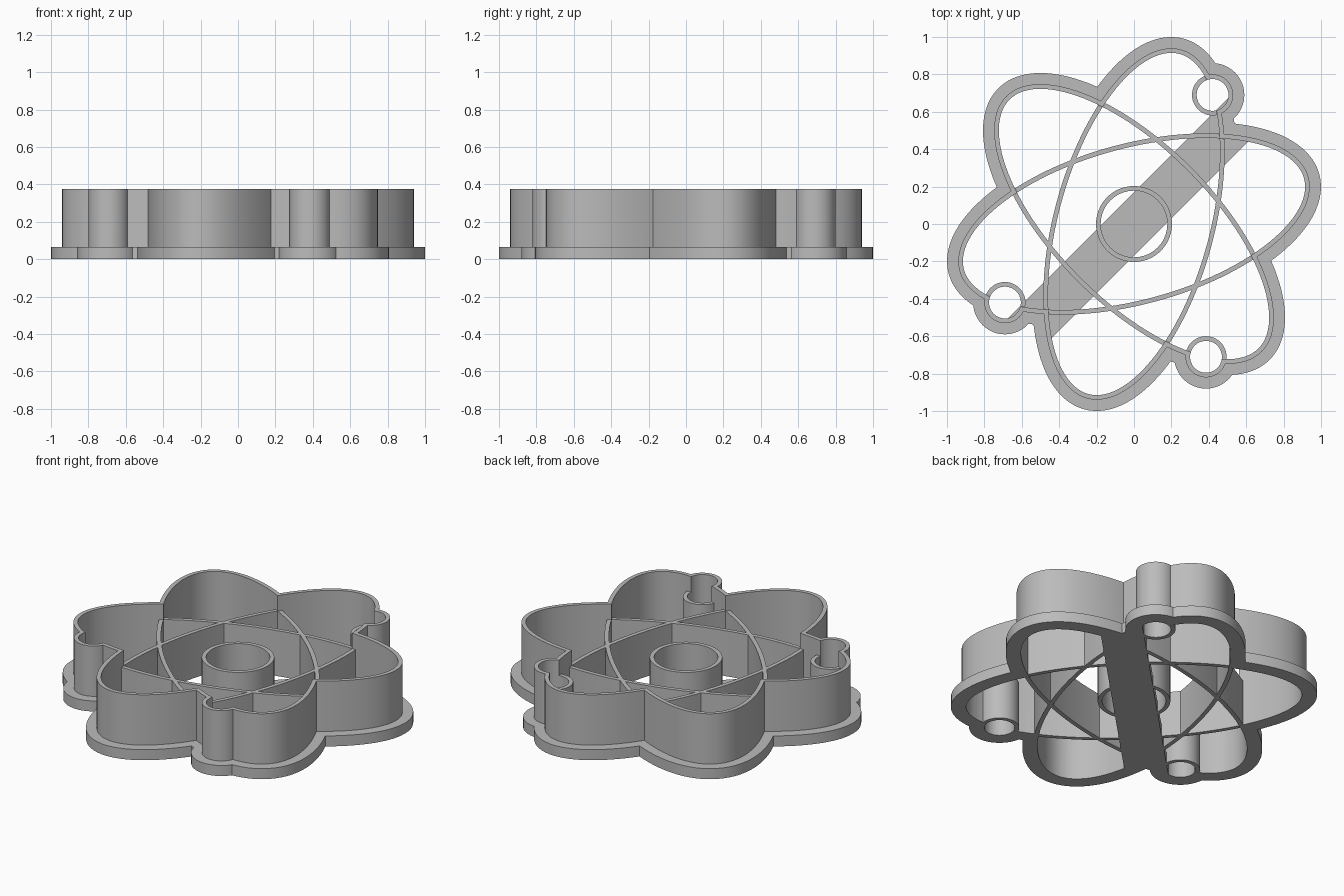
import bpy, bmesh
from math import cos, sin, radians, hypot, pi
from mathutils import Matrix

cube = bpy.data.objects.get("Cube")
if cube:
    bpy.data.objects.remove(cube, do_unlink=True)

# Main dimensions
LONG, SHORT = 0.966, 0.43          # orbit half axes at the outer wall face
ANGLES = (15, 75, 135)
ELECTRONS = ((0.42, 0.69), (-0.69, -0.42), (0.385, -0.71))
E_RADIUS = 0.11
THICK, LIP = 0.025, 0.06
BASE_H, RIB_H, WALL_H = 0.065, 0.28, 0.375

metal = bpy.data.materials.new("grey")
metal.use_nodes = True
GREY = (0.5, 0.5, 0.5, 1)
metal.diffuse_color = GREY
metal.node_tree.nodes["Principled BSDF"].inputs["Base Color"].default_value = GREY


def prism(points, z0, z1):
    """Extrude a closed outline between two heights."""
    bm = bmesh.new()
    face = bm.faces.new([bm.verts.new((x, y, z0)) for x, y in points])
    up = bmesh.ops.extrude_face_region(bm, geom=[face])["geom"]
    bmesh.ops.translate(bm, vec=(0, 0, z1 - z0),
                        verts=[v for v in up if isinstance(v, bmesh.types.BMVert)])
    bmesh.ops.recalc_face_normals(bm, faces=bm.faces)
    mesh = bpy.data.meshes.new("part")
    bm.to_mesh(mesh)
    bm.free()
    obj = bpy.data.objects.new("part", mesh)
    bpy.context.collection.objects.link(obj)
    return obj


def combine(base, other, operation):
    """Boolean the second solid into the first and discard the second."""
    mod = base.modifiers.new("bool", 'BOOLEAN')
    mod.operation, mod.solver, mod.object = operation, 'EXACT', other
    bpy.context.view_layer.update()
    graph = bpy.context.evaluated_depsgraph_get()
    mesh = bpy.data.meshes.new_from_object(base.evaluated_get(graph))
    base.modifiers.clear()
    base.data = mesh
    bpy.data.objects.remove(other, do_unlink=True)
    return base


def union(parts):
    base = parts[0]
    for part in parts[1:]:
        combine(base, part, 'UNION')
    return base


def orbit(angle, offset, z0, z1, count=112):
    """Ellipse moved outward by an offset along its normals."""
    turn = Matrix.Rotation(radians(angle), 2)
    points = []
    for i in range(count):
        t = 2 * pi * i / count
        nx, ny = cos(t) / LONG, sin(t) / SHORT
        k = offset / hypot(nx, ny)
        x, y = LONG * cos(t) + nx * k, SHORT * sin(t) + ny * k
        points.append((turn[0][0] * x + turn[0][1] * y,
                       turn[1][0] * x + turn[1][1] * y))
    return prism(points, z0, z1)


def disc(centre, radius, z0, z1, count=48):
    return prism([(centre[0] + radius * cos(2 * pi * i / count),
                   centre[1] + radius * sin(2 * pi * i / count))
                  for i in range(count)], z0, z1)


def silhouette(offset, z0, z1):
    """All orbits and electrons merged into one solid."""
    return union([orbit(a, offset, z0, z1) for a in ANGLES]
                 + [disc(c, E_RADIUS + offset, z0, z1) for c in ELECTRONS])


def finish(obj, name):
    obj.name = obj.data.name = name
    obj.data.materials.clear()
    obj.data.materials.append(metal)
    bpy.ops.object.select_all(action='DESELECT')
    obj.select_set(True)
    bpy.context.view_layer.objects.active = obj
    bpy.ops.object.shade_smooth_by_angle(angle=radians(30))


# Outer wall with its base lip
body = combine(silhouette(LIP, 0, BASE_H), silhouette(0, 0, WALL_H), 'UNION')
combine(body, silhouette(-THICK, -0.1, 1), 'DIFFERENCE')

# Diagonal bar across the base, trimmed to the lip outline
half, length = 0.12, 0.838
corners = ((-length, -half), (length, -half), (length, half), (-length, half))
c = cos(pi / 4)
bar = prism([((x - y) * c, (x + y) * c) for x, y in corners], 0, BASE_H)
combine(bar, silhouette(LIP - 0.002, -0.1, 1), 'INTERSECT')
combine(body, bar, 'UNION')
finish(body, "outer_wall_and_base")

# Low inner ribs: orbit bands plus the electron rings
bands = [combine(orbit(a, 0, 0, RIB_H), orbit(a, -THICK, -0.1, 1), 'DIFFERENCE')
         for a in ANGLES]
ribs = union(bands + [disc(e, E_RADIUS, 0, RIB_H) for e in ELECTRONS])
for e in ELECTRONS:
    combine(ribs, disc(e, E_RADIUS - THICK, -0.1, 1), 'DIFFERENCE')
combine(ribs, silhouette(-THICK - 0.001, -0.1, 1), 'INTERSECT')
finish(ribs, "inner_ribs")

# Central ring
ring = combine(disc((0, 0), 0.203, 0, RIB_H, 72),
               disc((0, 0), 0.178, -0.1, 1, 72), 'DIFFERENCE')
finish(ring, "centre_ring")
